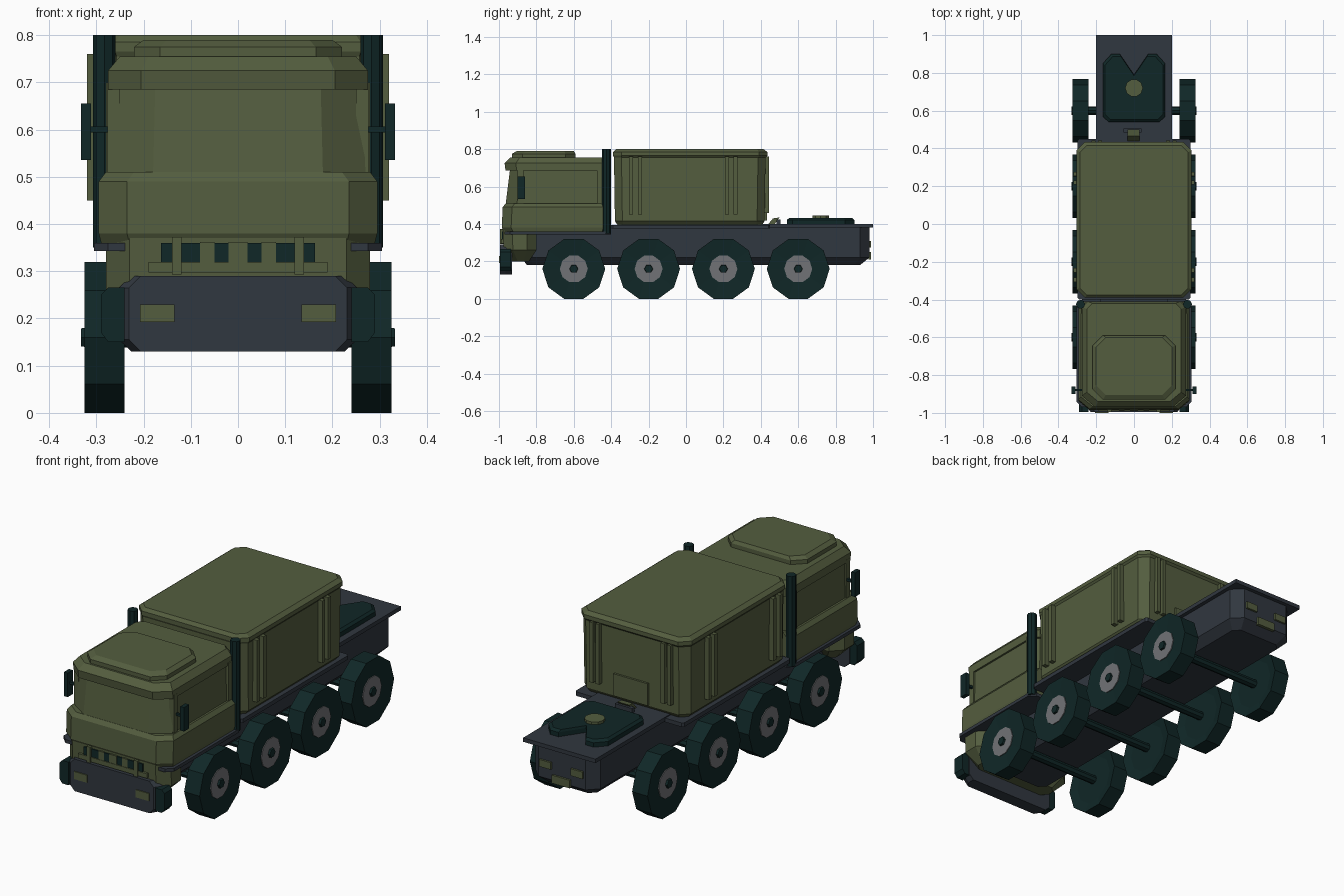
import bpy, bmesh, math
from mathutils import Matrix

cube = bpy.data.objects.get("Cube")
if cube:
    bpy.data.objects.remove(cube, do_unlink=True)


def material(name, rgb):
    m = bpy.data.materials.new(name)
    m.use_nodes = True
    m.diffuse_color = (*rgb, 1)
    bsdf = next(n for n in m.node_tree.nodes if n.type == 'BSDF_PRINCIPLED')
    bsdf.inputs["Base Color"].default_value = (*rgb, 1)
    return m


OLIVE = material("olive paint", (0.088, 0.110, 0.049))
DARK = material("dark rubber", (0.005, 0.020, 0.020))
SLATE = material("slate frame", (0.030, 0.038, 0.050))
GREY = material("grey hub", (0.165, 0.170, 0.180))


def finish(name, bm, mat):
    bmesh.ops.recalc_face_normals(bm, faces=bm.faces)
    me = bpy.data.meshes.new(name)
    bm.to_mesh(me)
    bm.free()
    me.materials.append(mat)
    ob = bpy.data.objects.new(name, me)
    bpy.context.collection.objects.link(ob)
    return ob


def skin(name, rings, mat):
    """Join equal-sized closed rings of 3D points and cap both ends."""
    bm = bmesh.new()
    loops = [[bm.verts.new(p) for p in r] for r in rings]
    n = len(loops[0])
    for a, b in zip(loops, loops[1:]):
        for i in range(n):
            j = (i + 1) % n
            bm.faces.new((a[i], a[j], b[j], b[i]))
    bm.faces.new(loops[0])
    bm.faces.new(loops[-1])
    return finish(name, bm, mat)


def plan(z, hw, y0, y1, front, rear=None):
    """Rectangle in plan with chamfered corners, at height z."""
    cx, cy = front if isinstance(front, tuple) else (front, front)
    r = cx if rear is None else rear
    half = [(hw - cx, y0), (hw, y0 + cy), (hw, y1 - r), (hw - r, y1)]
    return [(x, y, z) for x, y in half] + [(-x, y, z) for x, y in reversed(half)]


def loft(name, mat, *rings):
    return skin(name, [plan(*r) for r in rings], mat)


def box(name, mat, x0, x1, y0, y1, z0, z1):
    base = [(x0, y0), (x1, y0), (x1, y1), (x0, y1)]
    return skin(name, [[(x, y, z) for x, y in base] for z in (z0, z1)], mat)


def pair(name, mat, x0, x1, *rest):
    box("left_" + name, mat, x0, x1, *rest)
    box("right_" + name, mat, -x1, -x0, *rest)


def lathe(name, mat, sides, profile, centre, axis='X', mirror=1):
    """Polygonal rings of (radius, offset) stacked along an axis."""
    cx, cy, cz = centre
    rings = []
    for r, t in profile:
        ring = []
        for i in range(sides):
            a = 2 * math.pi * i / sides
            u, v = r * math.cos(a), r * math.sin(a)
            ring.append(((cx + t) * mirror, cy + u, cz + v) if axis == 'X'
                        else (cx * mirror + u, cy + v, cz + t))
        rings.append(ring)
    return skin(name, rings, mat)


# Chassis hull, decks and rear lamps
loft("chassis_hull", SLATE, (0.18, 0.14, -0.85, 0.93, 0.03), (0.22, 0.18, -0.88, 0.98, 0.05),
     (0.385, 0.18, -0.88, 0.98, 0.05))
box("rear_deck", SLATE, -0.2, 0.2, 0.40, 1.0, 0.38, 0.4)
loft("container_deck", SLATE, (0.375, 0.30, -0.40, 0.45, 0.01), (0.395, 0.30, -0.40, 0.45, 0.01))
loft("cab_deck", SLATE, (0.343, 0.305, -0.97, -0.40, 0.03), (0.36, 0.305, -0.97, -0.40, 0.03))
pair("rear_lamp", OLIVE, 0.055, 0.12, 0.975, 0.99, 0.275, 0.31)
box("rear_plate", OLIVE, -0.05, 0.05, 0.975, 0.99, 0.21, 0.25)

# Cab body from sill to roof
loft("cab_nose", OLIVE, (0.20, 0.22, -0.93, -0.84, 0.03), (0.26, 0.28, -0.975, -0.80, 0.05),
     (0.37, 0.28, -0.98, -0.80, 0.05))
loft("cab_lower_band", OLIVE, (0.36, 0.29, -0.975, -0.41, (0.06, 0.05), 0.03),
     (0.38, 0.295, -0.985, -0.41, (0.06, 0.05), 0.03),
     (0.49, 0.295, -0.98, -0.41, (0.06, 0.05), 0.03),
     (0.51, 0.28, -0.965, -0.41, (0.06, 0.05), 0.03))
loft("cab_window_section", OLIVE, (0.50, 0.27, -0.965, -0.42, (0.09, 0.06), 0.03),
     (0.70, 0.265, -0.94, -0.42, (0.09, 0.06), 0.03))
pair("cab_rear_pillar", OLIVE, 0.24, 0.28, -0.475, -0.44, 0.50, 0.70)
pair("cab_door_pillar", OLIVE, 0.25, 0.276, -0.90, -0.87, 0.50, 0.70)
loft("cab_roof", OLIVE, (0.685, 0.275, -0.965, -0.41, (0.07, 0.06), 0.03),
     (0.725, 0.275, -0.97, -0.41, (0.07, 0.06), 0.03),
     (0.755, 0.25, -0.94, -0.42, (0.06, 0.05), 0.03))
loft("roof_hatch", OLIVE, (0.75, 0.22, -0.93, -0.59, 0.055), (0.775, 0.22, -0.93, -0.59, 0.055),
     (0.79, 0.20, -0.905, -0.60, 0.05))

# Grille: dark strip split by olive bars
box("grille_slots", DARK, -0.163, 0.163, -0.985, -0.97, 0.32, 0.36)
for i, (x, w) in enumerate([(0.065, 0.03), (0, 0.04), (-0.065, 0.03)]):
    box(f"grille_bar_{i}", OLIVE, x - w / 2, x + w / 2, -0.988, -0.97, 0.318, 0.362)
pair("grille_post", OLIVE, 0.12, 0.14, -0.995, -0.97, 0.293, 0.372)
box("grille_rail", OLIVE, -0.19, 0.19, -0.99, -0.97, 0.297, 0.32)

# Front bumper, its end guards and lamps
outline = [(0.215, 0.13), (0.24, 0.155), (0.24, 0.265), (0.215, 0.29)]
outline += [(-x, z) for x, z in reversed(outline)]
skin("front_bumper", [[(x * s, y, z) for x, z in outline]
                      for y, s in ((-0.93, 1.05), (-0.965, 1.05), (-0.995, 0.96))], SLATE)
pair("front_lamp", OLIVE, 0.135, 0.207, -1.0, -0.99, 0.192, 0.23)
guard = [(0.24, 0.15), (0.275, 0.15), (0.29, 0.17), (0.29, 0.25), (0.275, 0.265), (0.24, 0.265)]
for side, s in (("left", 1), ("right", -1)):
    skin(side + "_bumper_guard", [[(x * s, y, z) for x, z in guard] for y in (-0.995, -0.935)], DARK)

    # Mirrors and exhaust stacks
    lathe(side + "_exhaust_stack", DARK, 8, [(0.024, 0.35), (0.024, 0.80)],
          (0.283, -0.425, 0), 'Z', s)
pair("mirror_arm", DARK, 0.26, 0.325, -0.885, -0.873, 0.594, 0.606)
pair("mirror", DARK, 0.311, 0.332, -0.90, -0.86, 0.535, 0.655)

# Container shell with raised ribs
loft("container_shell", OLIVE, (0.393, 0.275, -0.365, 0.405, 0.03),
     (0.415, 0.295, -0.38, 0.42, 0.04), (0.755, 0.297, -0.385, 0.425, 0.04),
     (0.765, 0.305, -0.39, 0.435, 0.045), (0.785, 0.305, -0.39, 0.435, 0.045),
     (0.80, 0.285, -0.375, 0.415, 0.035))
for i, y in enumerate((-0.295, -0.245, 0.22, 0.265)):
    pair(f"container_rib_{i}", OLIVE, 0.28, 0.32, y - 0.011, y + 0.011, 0.45, 0.76)
for i, x in enumerate((0.18, 0.215)):
    pair(f"container_end_rib_{i}", OLIVE, x - 0.01, x + 0.01, 0.40, 0.443, 0.46, 0.76)
box("container_hatch", OLIVE, -0.09, 0.10, 0.40, 0.432, 0.42, 0.53)

# Step bracket behind the container
step = [(0.44, 0.40), (0.465, 0.43), (0.50, 0.435), (0.475, 0.40)]
skin("rear_step", [[(x, y, z) for y, z in step] for x in (-0.035, 0.03)], OLIVE)
box("step_hinge", SLATE, -0.055, 0.04, 0.485, 0.505, 0.40, 0.425)

# Coupling plate with a V notch, and its centre disc
notch = [(0.135, 0.54), (0.165, 0.57), (0.165, 0.85), (0.12, 0.90), (0.075, 0.90)]
coupling = notch + [(0, 0.79)] + [(-x, y) for x, y in reversed(notch)]
skin("coupling_plate", [[(x * s, 0.72 + (y - 0.72) * s, z) for x, y in coupling]
                        for z, s in ((0.40, 1), (0.422, 1), (0.433, 0.93))], DARK)
lathe("coupling_disc", OLIVE, 10, [(0.047, 0.42), (0.047, 0.446)], (0, 0.72, 0), 'Z')

# Four axles with ten-sided wheels
for n, y in enumerate((-0.6, -0.2, 0.2, 0.6), 1):
    lathe(f"axle_{n}", DARK, 8, [(0.022, -0.26), (0.022, 0.26)], (0, y, 0.16))
    for side, s in (("left", 1), ("right", -1)):
        c = (0, y, 0.16)
        lathe(f"{side}_tyre_{n}", DARK, 10,
              [(0.12, 0.25), (0.168, 0.24), (0.168, 0.325), (0.08, 0.318)], c, 'X', s)
        lathe(f"{side}_hub_{n}", GREY, 10, [(0.075, 0.30), (0.075, 0.322)], c, 'X', s)
        lathe(f"{side}_hub_cap_{n}", DARK, 6, [(0.026, 0.31), (0.022, 0.332)], c, 'X', s)
